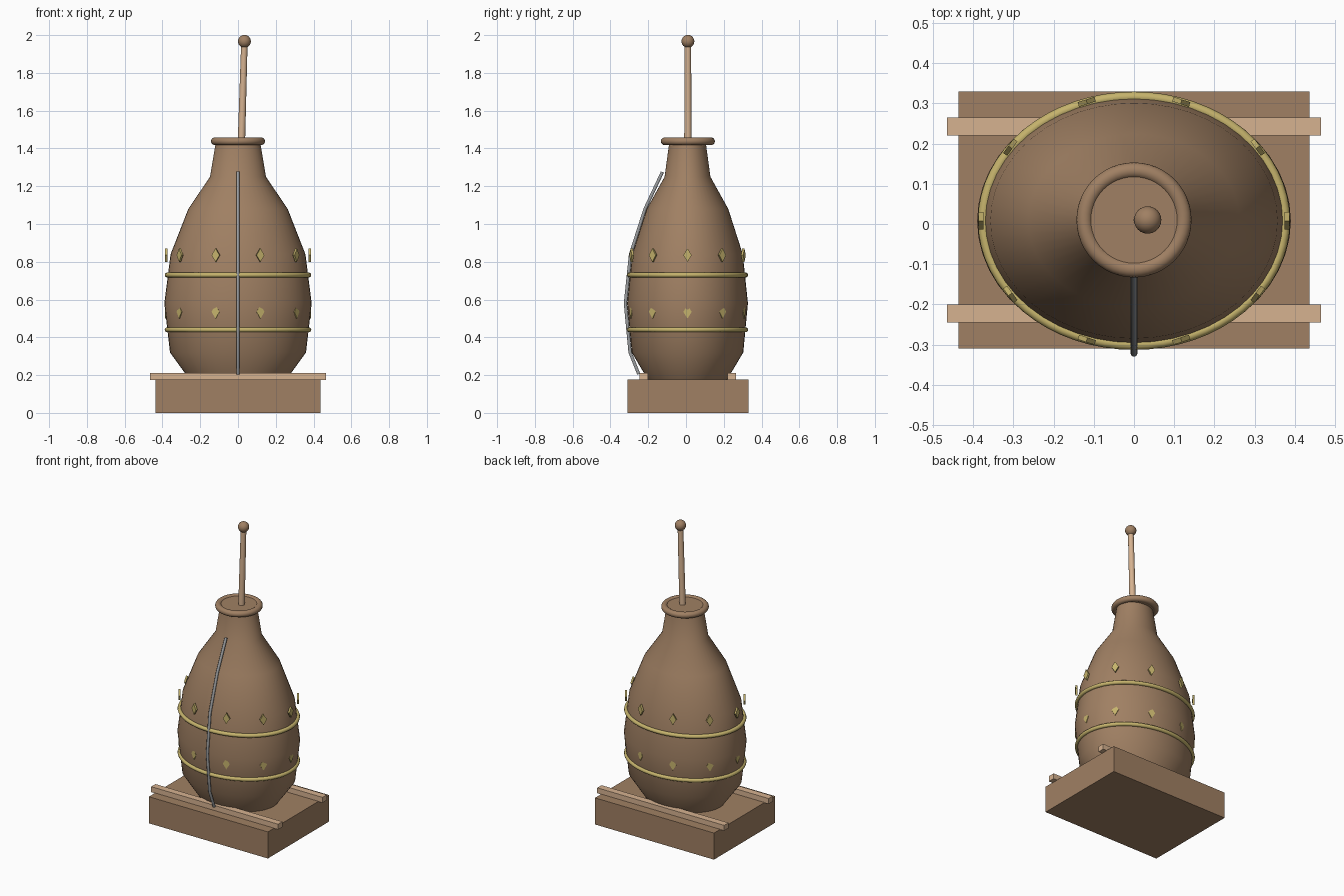
import bpy, bmesh, math
from mathutils import Vector

if "Cube" in bpy.data.objects:
    bpy.data.objects.remove(bpy.data.objects["Cube"])

CY = 0.008      # depth centre of the vessel
SQ = 0.82       # depth / width ratio of the oval body


def mat(name, rgb):
    m = bpy.data.materials.new(name)
    m.diffuse_color = (*rgb, 1)
    m.use_nodes = True
    m.node_tree.nodes["Principled BSDF"].inputs["Base Color"].default_value = m.diffuse_color
    return m


BROWN = mat("brown wood", (0.352, 0.216, 0.125))
TAN = mat("light tan wood", (0.67, 0.445, 0.28))
GOLD = mat("brass", (0.56, 0.45, 0.15))
GREY = mat("grey metal", (0.33, 0.34, 0.35))


def finish(o, name, material, smooth=True):
    o.name = name
    o.data.materials.clear()
    o.data.materials.append(material)
    if smooth:
        bpy.ops.object.select_all(action='DESELECT')
        o.select_set(True)
        bpy.context.view_layer.objects.active = o
        bpy.ops.object.shade_smooth_by_angle(angle=math.radians(40))
    return o


def box(name, x, y, z, material):
    bpy.ops.mesh.primitive_cube_add(size=1, location=[(a + b) / 2 for a, b in (x, y, z)])
    o = bpy.context.object
    o.scale = [b - a for a, b in (x, y, z)]
    return finish(o, name, material, False)


def tube(name, points, radius, material, cyclic=False):
    cu = bpy.data.curves.new(name, 'CURVE')
    cu.dimensions = '3D'
    cu.bevel_depth = radius
    cu.bevel_resolution = 3
    cu.use_fill_caps = True
    sp = cu.splines.new('POLY')
    sp.points.add(len(points) - 1)
    for p, c in zip(sp.points, points):
        p.co = (*c, 1)
    sp.use_cyclic_u = cyclic
    o = bpy.data.objects.new(name, cu)
    bpy.context.collection.objects.link(o)
    bpy.ops.object.select_all(action='DESELECT')
    o.select_set(True)
    bpy.context.view_layer.objects.active = o
    bpy.ops.object.convert(target='MESH')
    return finish(bpy.context.object, name, material)


def ellipse(rx, ry, z, n):
    return [(rx * math.cos(2 * math.pi * i / n), CY + ry * math.sin(2 * math.pi * i / n), z)
            for i in range(n)]


# plinth and its two slats
box("plinth", (-0.436, 0.436), (-0.31, 0.33), (0, 0.176), BROWN)
for label, y in (("front", (-0.245, -0.2)), ("back", (0.22, 0.265))):
    box(label + "_slat", (-0.465, 0.465), y, (0.174, 0.21), TAN)

# oval vessel body: stacked elliptical rings
PROFILE = [(0.256, 0.176), (0.36, 0.32), (0.39, 0.58), (0.357, 0.84),
           (0.263, 1.08), (0.148, 1.25), (0.118, 1.43)]
bm = bmesh.new()
N = 48
rings = [[bm.verts.new(c) for c in ellipse(r, r * SQ, z, N)] for r, z in PROFILE]
for a, b in zip(rings, rings[1:]):
    for i in range(N):
        j = (i + 1) % N
        bm.faces.new((a[i], a[j], b[j], b[i]))
bm.faces.new(rings[0][::-1])
bm.faces.new(rings[-1])
me = bpy.data.meshes.new("vessel_body")
bm.to_mesh(me)
bm.free()
body = bpy.data.objects.new("vessel_body", me)
bpy.context.collection.objects.link(body)
finish(body, "vessel_body", BROWN)

# rim and stopper
bpy.ops.mesh.primitive_torus_add(major_radius=0.123, minor_radius=0.02, major_segments=48,
                                 minor_segments=16, location=(0, CY + 0.002, 1.438))
finish(bpy.context.object, "rim", BROWN)
bpy.ops.mesh.primitive_cylinder_add(vertices=48, radius=0.112, depth=0.028,
                                    location=(0, CY + 0.002, 1.436))
finish(bpy.context.object, "stopper", BROWN)

# leaning rod with ball tip
lo, hi = Vector((0.018, 0.01, 1.43)), Vector((0.034, 0.01, 1.967))
bpy.ops.mesh.primitive_cone_add(vertices=24, radius1=0.0195, radius2=0.017,
                                depth=(hi - lo).length, location=(lo + hi) / 2)
bpy.context.object.rotation_euler = (hi - lo).to_track_quat('Z', 'Y').to_euler()
finish(bpy.context.object, "rod", TAN)
bpy.ops.mesh.primitive_uv_sphere_add(segments=24, ring_count=16, radius=0.034, location=hi)
finish(bpy.context.object, "rod_ball", BROWN)

# brass bands with a ring of diamond studs above each
for label, zb, zs in (("lower", 0.44, 0.535), ("upper", 0.73, 0.835)):
    tube(label + "_band", ellipse(0.375, 0.308, zb, 64), 0.013, GOLD, True)
    for i in range(10):
        a = 2 * math.pi * i / 10
        bpy.ops.mesh.primitive_cylinder_add(vertices=4, radius=1, depth=1)
        o = bpy.context.object
        # diamond plate: long axis up, thin axis outward
        for v in o.data.vertices:
            x, y, z = v.co
            v.co = (z * 0.012, x * 0.022, y * 0.036)
        o.location = (0.38 * math.cos(a), CY + 0.311 * math.sin(a), zs)
        o.rotation_euler.z = a
        finish(o, f"{label}_stud_{i + 1}", GOLD, False)

# grey pipe running down the front of the body
pipe = [(0, CY - r * SQ - 0.009, z) for r, z in PROFILE[1:5]]
pipe = [(0, -0.25, 0.205)] + pipe + [(0, -0.125, 1.275)]
tube("front_pipe", pipe, 0.009, GREY)
